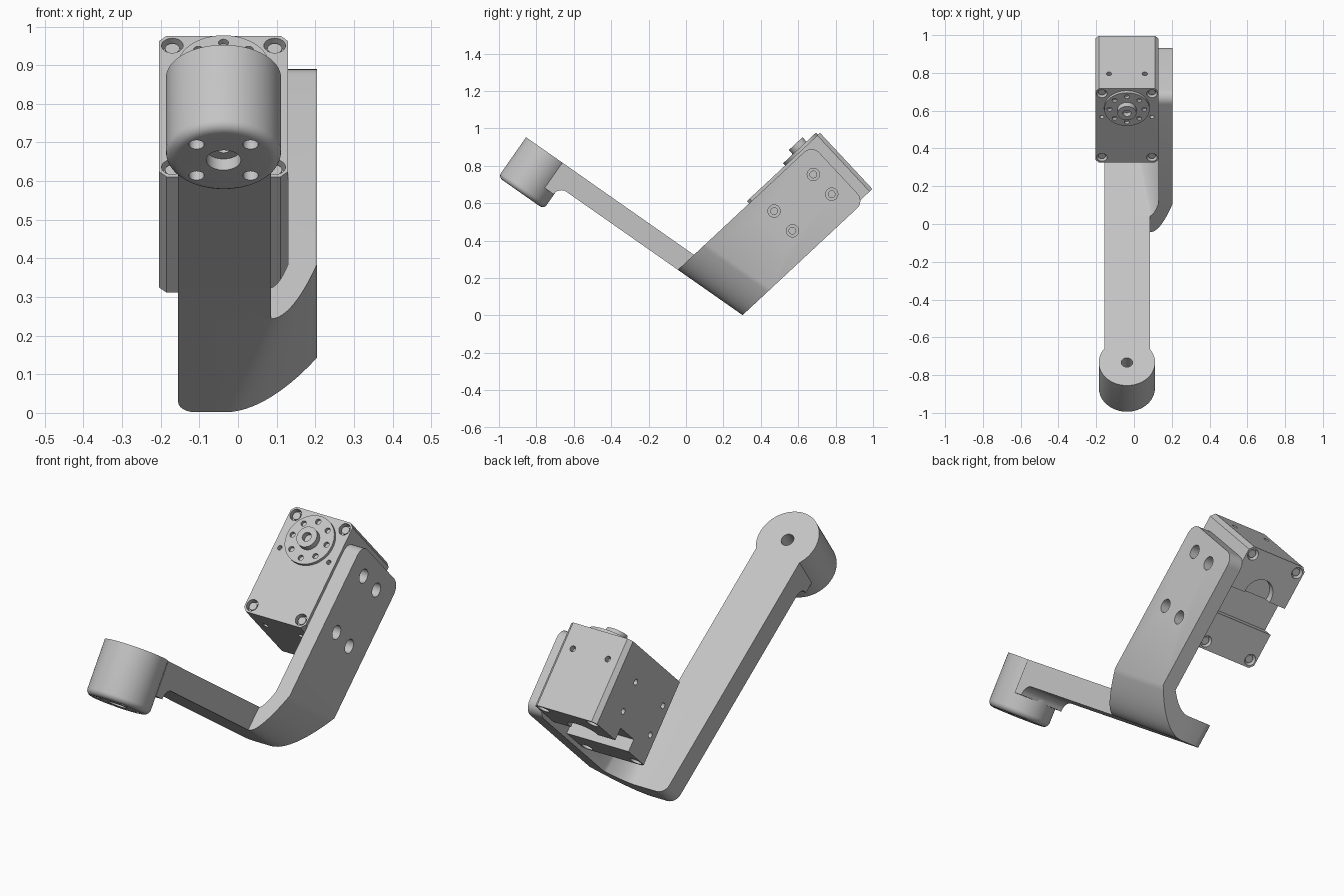
import bpy, bmesh
from math import radians, sin, cos, pi
from mathutils import Matrix, Vector

if "Cube" in bpy.data.objects:
    bpy.data.objects.remove(bpy.data.objects["Cube"])

grey = bpy.data.materials.new("light_grey")
grey.use_nodes = True
grey.diffuse_color = (0.55, 0.55, 0.55, 1)
grey.node_tree.nodes["Principled BSDF"].inputs["Base Color"].default_value = (0.55, 0.55, 0.55, 1)

# Two tilted frames: plate axes (x, along plate, out of motor face), arm axes (x, along arm, up)
PLATE = Matrix.Rotation(radians(43), 4, 'X')
ARM = Matrix.Rotation(radians(-35), 4, 'X')
TURN = {'X': Matrix.Rotation(pi / 2, 4, 'Y'), 'Y': Matrix.Rotation(pi / 2, 4, 'X'), 'Z': Matrix()}
MID = -0.0375


def finish(name, bm):
    bmesh.ops.recalc_face_normals(bm, faces=bm.faces)
    mesh = bpy.data.meshes.new(name)
    bm.to_mesh(mesh)
    bm.free()
    mesh.materials.append(grey)
    obj = bpy.data.objects.new(name, mesh)
    bpy.context.collection.objects.link(obj)
    return obj


def add_cyl(bm, centre, axis, r, length, sides=32):
    return bmesh.ops.create_cone(bm, cap_ends=True, segments=sides, radius1=r, radius2=r, depth=length,
                                 matrix=Matrix.Translation(centre) @ TURN[axis])["verts"]


def add_box(bm, lo, hi):
    lo, hi = Vector(lo), Vector(hi)
    m = Matrix.Translation((lo + hi) / 2) @ Matrix.Diagonal((hi - lo).to_4d())
    bmesh.ops.create_cube(bm, size=1, matrix=m)


def cut(obj, holes=(), boxes=()):
    """Subtract separate drills or boxes from a part."""
    bm = bmesh.new()
    for h in holes:
        add_cyl(bm, *h, sides=24)
    for lo, hi in boxes:
        add_box(bm, lo, hi)
    cutter = finish("cutter", bm)
    cutter.hide_render = True
    mod = obj.modifiers.new("cut", 'BOOLEAN')
    mod.operation, mod.solver, mod.object = 'DIFFERENCE', 'EXACT', cutter
    bpy.context.view_layer.objects.active = obj
    bpy.ops.object.modifier_apply(modifier=mod.name)
    bpy.data.objects.remove(cutter)


def place(obj, frame):
    obj.data.transform(frame)
    for o in bpy.context.selected_objects:
        o.select_set(False)
    obj.select_set(True)
    bpy.context.view_layer.objects.active = obj
    bpy.ops.object.shade_smooth_by_angle(angle=radians(30))


def bevel(bm, edges, size, segs):
    bmesh.ops.bevel(bm, geom=edges, offset=size, segments=segs, profile=0.5, affect='EDGES')


# Side plate with curved foot: an L section lofted from its front edge to its rear edge
FLOOR, TOP, BEND, END = 0.175, 0.29, 0.378, 1.115
FRONT, REAR = 0.208, -0.205
STEPS = 14


def section(w, outer, inner):
    def pt(x, n):
        return (x, (n - w * cos(radians(78))) / sin(radians(78)), w)
    pts = [pt(-0.155, FLOOR)]
    for i in range(STEPS + 1):
        s = i / STEPS
        pts.append(pt(outer + (0.205 - outer) * s, FLOOR + (BEND - FLOOR) * s ** 1.8))
    pts += [(0.205, END, w), (0.13, END, w)]
    for i in range(STEPS, -1, -1):
        s = i / STEPS
        pts.append(pt(inner + (0.13 - inner) * s, TOP + (BEND - TOP) * s ** 1.8))
    return pts + [pt(-0.155, TOP)]


bm = bmesh.new()
rings = [[bm.verts.new(p) for p in section(*a)] for a in ((FRONT, 0.088, 0.084), (REAR, -0.03, 0.0))]
count = len(rings[0])
for ring in rings:
    bm.faces.new(ring)
for i in range(count):
    j = (i + 1) % count
    bm.faces.new((rings[0][i], rings[0][j], rings[1][j], rings[1][i]))
tops = [e for e in bm.edges if all(v.co.y > 1.1 for v in e.verts) and abs(e.verts[0].co.z - e.verts[1].co.z) < 0.01]
foot = [e for e in bm.edges if all(v.co.x < -0.15 and v.co.z < 0 for v in e.verts)]
bevel(bm, tops, 0.055, 6)
bevel(bm, foot, 0.045, 6)
plate = finish("side_plate", bm)
mounts = [(v, w) for v in (0.725, 1.012) for w in (-0.057, 0.087)]
cut(plate, [((0.205, v, w), 'X', 0.033, 0.09) for v, w in mounts])
cut(plate, [((0.16, v, w), 'X', 0.018, 0.2) for v, w in mounts])
place(plate, PLATE)

# Long arm: side profile (along, up) with a small fillet under the boss
slant = 1 / sin(radians(78))


def arm_end(n):
    return ((n * cos(radians(78)) - FRONT) * slant, n)


profile = [(-1.01, TOP), (-1.01, 0.125), (-0.952, 0.125)]
profile += [(-0.902 - 0.05 * cos(t * pi / 12), 0.125 + 0.05 * sin(t * pi / 12)) for t in range(1, 7)]
profile += [arm_end(FLOOR), arm_end(TOP)]
bm = bmesh.new()
face = bm.faces.new([bm.verts.new((-0.155, u, n)) for u, n in profile])
ext = bmesh.ops.extrude_face_region(bm, geom=[face])["geom"]
bmesh.ops.translate(bm, vec=(0.24, 0, 0), verts=[g for g in ext if isinstance(g, bmesh.types.BMVert)])
if not face.is_valid or len(bm.faces) == len(profile) + 1:
    bm.faces.new([v for v in bm.verts if v.co.x < -0.1][:len(profile)])
place(finish("arm", bm), ARM)

# Round boss at the arm tip
HUB = -1.098
bm = bmesh.new()
add_cyl(bm, (MID, HUB, 0.16), 'Z', 0.149, 0.26, 64)
bevel(bm, [e for e in bm.edges if all(v.co.z < 0.1 for v in e.verts)], 0.027, 5)
boss = finish("arm_boss", bm)
cut(boss, [((MID, HUB, 0.16), 'Z', 0.017, 0.5)])
cut(boss, [((MID, HUB, 0.29), 'Z', 0.03, 0.24), ((MID, HUB, 0.03), 'Z', 0.045, 0.07)]
    + [((MID + a, HUB + b, 0.03), 'Z', 0.02, 0.12) for a in (-0.07, 0.07) for b in (-0.07, 0.07)])
place(boss, ARM)

# Motor body with chamfered long corners
LOW, HIGH, BACK, FACE = 0.655, 1.19, -0.185, 0.225
bm = bmesh.new()
add_box(bm, (-0.205, LOW, BACK), (0.13, HIGH, FACE))
bevel(bm, [e for e in bm.edges if abs(e.verts[0].co.z - e.verts[1].co.z) > 0.1], 0.02, 1)
motor = finish("motor_body", bm)
corners = [(MID + a, v) for a in (-0.1325, 0.1325) for v in (0.692, 1.153)]
cut(motor, [((x, v, w), 'Z', 0.028, 0.06) for x, v in corners for w in (BACK, FACE)])
small = [((-0.205, v, w), 'X', 0.014, 0.08) for v, w in mounts]
small += [((MID + a, v, 0.11), 'Y', 0.014, 0.06) for a in (-0.095, 0.095) for v in (LOW, HIGH)]
small += [((MID + a, 0.985, FACE), 'Z', 0.011, 0.05) for a in (-0.1325, 0.1325)]
cut(motor, small)
# Cable channel across the back
cut(motor, boxes=[((-0.3, 0.837, -0.3), (0.3, 0.976, -0.125))])
cut(motor, [((MID, 0.99, BACK), 'Z', 0.075, 0.07)])
place(motor, PLATE)

# Corner screws sunk in both ends of the motor
bm = bmesh.new()
for x, v in corners:
    for w in (BACK + 0.022, FACE - 0.022):
        add_cyl(bm, (x, v, w), 'Z', 0.019, 0.024, 20)
screws = finish("corner_screws", bm)
place(screws, PLATE)

# Output horn: drilled disc with a raised hub
HORN = 1.055
bm = bmesh.new()
add_cyl(bm, (MID, HORN, 0.231), 'Z', 0.12, 0.02, 48)
disc = finish("horn_disc", bm)
cut(disc, [((MID + 0.092 * cos(k * pi / 4), HORN + 0.092 * sin(k * pi / 4), 0.24), 'Z', 0.013, 0.03)
           for k in range(8)])
place(disc, PLATE)
bm = bmesh.new()
add_cyl(bm, (MID, HORN, 0.252), 'Z', 0.05, 0.04, 40)
hub = finish("horn_hub", bm)
cut(hub, [((MID, HORN, 0.27), 'Z', 0.022, 0.05)])
place(hub, PLATE)
